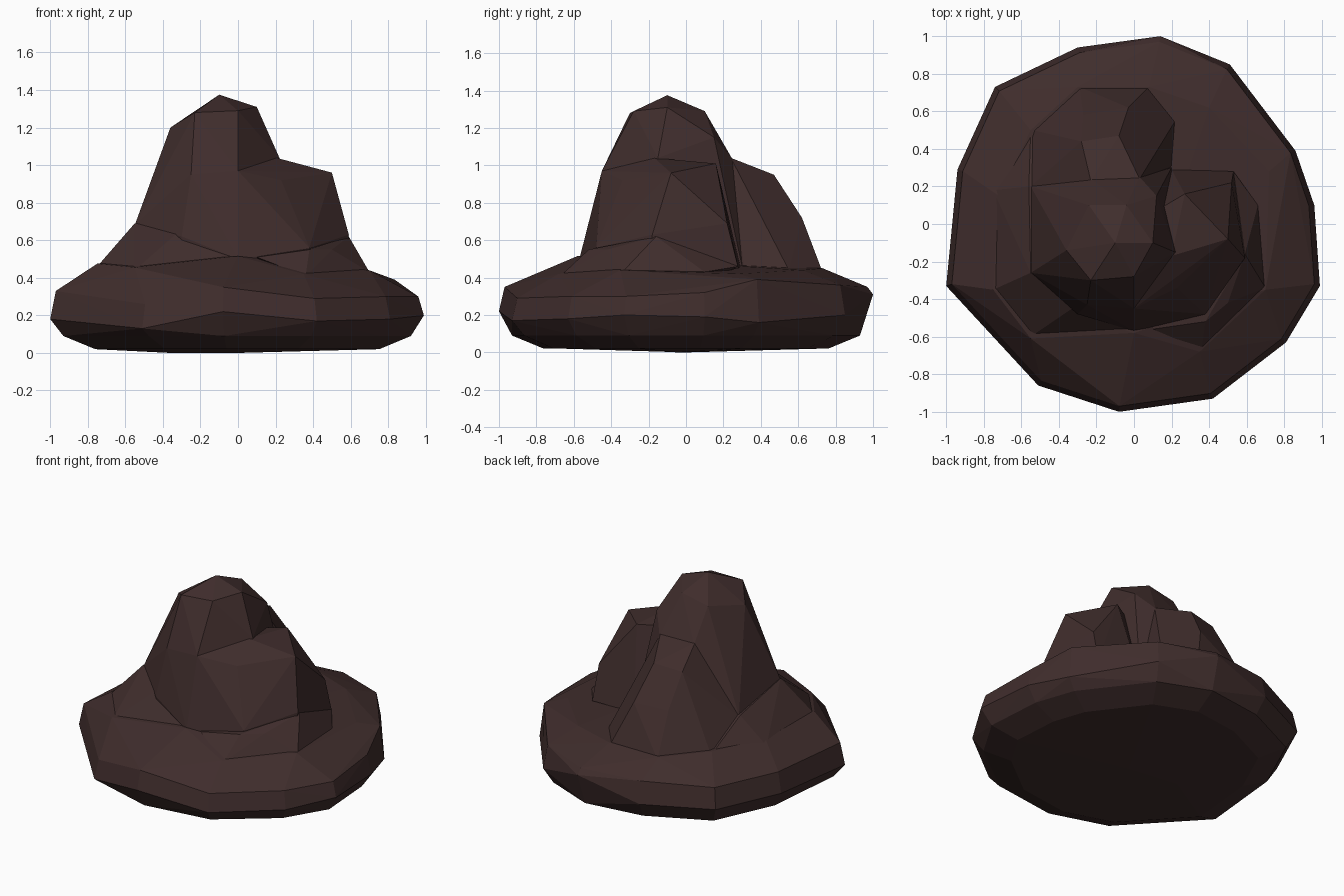
import bpy, bmesh

stone = bpy.data.materials.new("dark_stone")
stone.diffuse_color = (0.050, 0.026, 0.025, 1)


def hull(name, points):
    """Faceted convex lump of rock around the given points."""
    bm = bmesh.new()
    for p in points:
        bm.verts.new(p)
    bmesh.ops.convex_hull(bm, input=bm.verts[:])
    bmesh.ops.delete(bm, geom=[v for v in bm.verts if not v.link_faces], context='VERTS')
    bmesh.ops.dissolve_limit(bm, angle_limit=0.03, verts=bm.verts[:], edges=bm.edges[:])
    bmesh.ops.recalc_face_normals(bm, faces=bm.faces[:])
    me = bpy.data.meshes.new(name)
    bm.to_mesh(me)
    bm.free()
    me.materials.append(stone)
    ob = bpy.data.objects.new(name, me)
    bpy.context.collection.objects.link(ob)
    return ob


# Base slab: widest outline as x, y, low rim z, high rim z
rim = [(0.14, 1.0, 0.31, 0.35), (0.51, 0.85, 0.20, 0.36), (0.72, 0.56, 0.18, 0.37),
       (0.86, 0.39, 0.16, 0.39), (0.96, 0.10, 0.19, 0.32), (0.99, -0.33, 0.20, 0.30),
       (0.81, -0.63, 0.18, 0.30), (0.42, -0.93, 0.17, 0.29), (-0.08, -1.0, 0.22, 0.35),
       (-0.51, -0.86, 0.13, 0.26), (-1.0, -0.33, 0.18, 0.33), (-0.94, 0.29, 0.20, 0.34),
       (-0.74, 0.73, 0.20, 0.34), (-0.30, 0.94, 0.20, 0.35)]
slab = []
for x, y, low, high in rim:
    slab += [(x, y, low), (x * 0.97, y * 0.97, high),
             (x * 0.93, y * 0.93, 0.09), (x * 0.76, y * 0.76, 0.02)]
slab += [(-0.36, 0, 0), (0, -0.05, 0)]
slab += [(-0.75, -0.35, 0.475), (-0.55, -0.61, 0.455), (0, -0.58, 0.515), (0.35, -0.68, 0.42),
         (0.70, -0.35, 0.44), (0.72, 0.28, 0.42), (0.40, 0.62, 0.44), (0.08, 0.73, 0.45),
         (-0.30, 0.73, 0.45), (-0.55, 0.50, 0.47), (-0.72, 0.15, 0.47)]
rock = hull("rock_outcrop", slab)

# Sloping skirt at the left foot of the peak
skirt = hull("left_skirt", [
    (-0.55, -0.26, 0.69), (-0.56, 0.20, 0.61), (-0.30, -0.43, 0.66), (-0.75, -0.35, 0.46),
    (-0.75, 0.18, 0.44), (-0.55, -0.60, 0.44), (0, -0.57, 0.50), (-0.55, 0.50, 0.45),
    (0, 0.3, 0.6), (0, 0, 0.3), (-0.6, 0, 0.3), (-0.4, -0.4, 0.3)])

# Low foot under the right shoulder
foot = hull("right_foot", [
    (0.59, -0.16, 0.62), (0.50, -0.42, 0.55), (0.38, -0.52, 0.55), (0.70, -0.34, 0.43),
    (0.36, -0.67, 0.41), (0.10, -0.56, 0.51), (0.66, 0.10, 0.43), (0.53, 0.28, 0.46),
    (0.2, 0.1, 0.5), (0.2, 0, 0.3), (0.6, -0.1, 0.3), (0.4, -0.5, 0.3)])

# Main peak
peak = hull("main_peak", [
    (-0.10, -0.10, 1.375), (0.10, -0.10, 1.31), (0, -0.28, 1.29), (-0.23, -0.30, 1.28),
    (-0.36, -0.14, 1.20), (-0.24, 0.10, 1.25), (-0.04, 0.10, 1.29), (0.12, 0.15, 1.15),
    (-0.23, 0.24, 1.03), (0.03, 0.25, 1.03),
    (0.22, -0.15, 1.04), (0, -0.45, 0.97), (-0.25, -0.43, 0.95), (-0.55, -0.26, 0.68),
    (-0.30, -0.48, 0.62), (0, -0.57, 0.50), (-0.55, 0.20, 0.60), (0.20, 0.30, 0.46),
    (-0.40, 0.30, 0.40), (0.25, -0.30, 0.40), (-0.30, -0.45, 0.40)])

# Lower shoulder on the right
shoulder = hull("right_shoulder", [
    (0, -0.45, 0.97), (0.23, -0.34, 0.92), (0.20, -0.17, 1.04), (0.27, 0.16, 1.01),
    (0.50, -0.08, 0.96), (0.52, 0.22, 0.69), (0.53, 0.28, 0.45), (0.59, -0.18, 0.63),
    (0.38, -0.48, 0.56), (0.58, -0.22, 0.40), (0.36, -0.50, 0.40), (0, -0.57, 0.50),
    (0.20, 0.29, 0.46), (0, 0, 0.40), (0, 0, 1.0)])

# Ridge running down the back
ridge = hull("back_ridge", [
    (0.03, 0.24, 1.04), (-0.23, 0.23, 1.04), (-0.08, 0.47, 0.95), (-0.28, 0.44, 0.93),
    (-0.03, 0.62, 0.72), (-0.27, 0.58, 0.71), (0.08, 0.73, 0.43), (-0.29, 0.73, 0.43),
    (-0.54, 0.50, 0.45), (-0.55, 0.20, 0.60), (0.22, 0.55, 0.44), (0.20, 0.31, 0.46),
    (0, 0, 0.30), (-0.1, 0, 1.0), (0, 0.6, 0.3), (-0.3, 0.5, 0.3)])

# Fuse all lumps into one outcrop
bpy.context.view_layer.objects.active = rock
for lump in (skirt, foot, peak, shoulder, ridge):
    mod = rock.modifiers.new("fuse", 'BOOLEAN')
    mod.operation = 'UNION'
    mod.solver = 'EXACT'
    mod.object = lump
    bpy.ops.object.modifier_apply(modifier=mod.name)
    bpy.data.objects.remove(lump)
